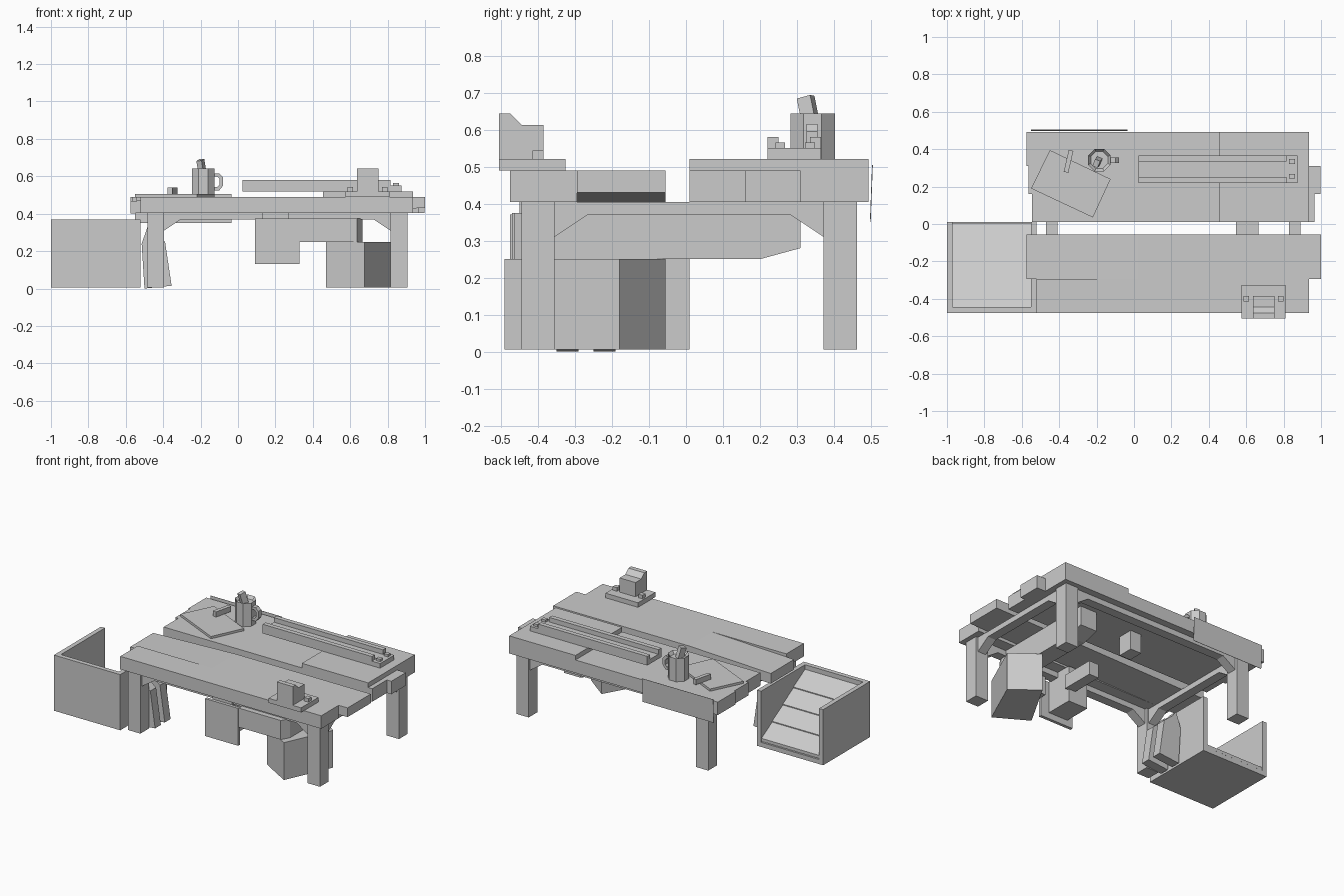
import bpy
import bmesh
import math
from mathutils import Vector

if "Cube" in bpy.data.objects:
    bpy.data.objects.remove(bpy.data.objects["Cube"])

grey = bpy.data.materials.new("plain_grey")
grey.use_nodes = True
grey.diffuse_color = (0.6, 0.6, 0.6, 1)
grey.node_tree.nodes["Principled BSDF"].inputs["Base Color"].default_value = (0.6, 0.6, 0.6, 1)


def finish(name, bm):
    bmesh.ops.recalc_face_normals(bm, faces=bm.faces)
    mesh = bpy.data.meshes.new(name)
    bm.to_mesh(mesh)
    bm.free()
    mesh.materials.append(grey)
    obj = bpy.data.objects.new(name, mesh)
    bpy.context.collection.objects.link(obj)
    return obj


def prism(name, points, axis, low, high):
    """Extrude a flat outline along the named axis."""
    place = {"x": lambda a, b, c: (c, a, b),
             "y": lambda a, b, c: (a, c, b),
             "z": lambda a, b, c: (a, b, c)}[axis]
    bm = bmesh.new()
    face = bm.faces.new([bm.verts.new(place(a, b, low)) for a, b in points])
    moved = bmesh.ops.extrude_face_region(bm, geom=[face])["geom"]
    shift = Vector(place(0, 0, high - low))
    bmesh.ops.translate(bm, vec=shift, verts=[v for v in moved if isinstance(v, bmesh.types.BMVert)])
    return finish(name, bm)


def box(name, x, y, z):
    return prism(name, [(x[0], y[0]), (x[1], y[0]), (x[1], y[1]), (x[0], y[1])], "z", *z)


def turned_box(name, center, size, rotation):
    half = [s / 2 for s in size]
    obj = box(name, *[(-h, h) for h in half])
    obj.location = center
    obj.rotation_euler = rotation
    return obj


# Table top planks, the second one sagging toward its right end
PLANK = (0.405, 0.49)
FLOOR = 0.006
box("front_plank", (-0.52, 0.935), (-0.475, -0.295), PLANK)
prism("second_plank", [(-0.575, 0.402), (1.0, 0.43), (1.0, 0.49), (0.02, 0.49), (-0.575, 0.468)],
      "y", -0.295, -0.055)
box("third_plank", (-0.545, 0.965), (0.01, 0.16), PLANK)
box("fourth_plank", (-0.565, 0.998), (0.16, 0.31), PLANK)
box("back_plank", (-0.575, 0.935), (0.31, 0.493), PLANK)
box("raised_plate", (0.455, 0.935), (0.01, 0.493), (0.49, 0.52))
prism("back_sheet", [(0.497, 0.35), (0.503, 0.505), (0.505, 0.505), (0.499, 0.35)], "x", -0.55, -0.035)

# Legs, rails and corner braces
LEG_X = {"left": (0.815, 0.905), "right": (-0.485, -0.395)}
LEG_Y = {"front": (-0.445, -0.355), "back": (0.372, 0.462)}
for side, x in LEG_X.items():
    for end, y in LEG_Y.items():
        box(f"{end}_{side}_leg", x, y, (FLOOR, 0.405))
        # braces point from each leg toward the middle of the table
        ex, dx = (x[0], -0.09) if side == "left" else (x[1], 0.09)
        ey, dy = (y[1], 0.09) if end == "front" else (y[0], -0.09)
        for axis, e, d, span in (("x", ey, dy, x), ("y", ex, dx, y)):
            prism(f"{end}_{side}_brace_{axis}",
                  [(e, 0.37), (e + d, 0.37), (e, 0.31)], axis, span[0] + 0.015, span[1] - 0.015)
    box(f"{side}_rail", (x[0] + 0.015, x[1] - 0.015), (-0.4, 0.42), (0.37, 0.405))
for end, y in LEG_Y.items():
    box(f"{end}_rail", (-0.44, 0.86), (y[0] + 0.015, y[1] - 0.015), (0.37, 0.405))

# Open crate with sloping shingled slats
W = 0.03
box("crate_floor", (-1, -0.52), (-0.475, 0.01), (FLOOR, FLOOR + W))
box("crate_front", (-1, -0.52), (-0.475, -0.475 + W), (FLOOR + W, 0.37))
for side, x in (("right", -1), ("left", -0.52 - W)):
    box(f"crate_{side}_wall", (x, x + W), (-0.475 + W, 0.01), (FLOOR + W, 0.37))
for i in range(4):
    y, z = 0.005 - 0.11 * i, 0.04 + 0.07 * i
    prism(f"crate_slat_{i + 1}", [(y, z), (y, z + 0.02), (y - 0.12, z + 0.09), (y - 0.12, z + 0.06)],
          "x", -0.97, -0.55)

# Fittings under the table
box("hanging_panel", (0.09, 0.33), (-0.47, -0.45), (0.13, 0.375))
box("hanging_box", (0.13, 0.27), (-0.45, -0.27), (0.17, 0.405))
prism("drawer_front", [(0.33, -0.465), (0.635, -0.465), (0.665, -0.41), (0.33, -0.41)], "z", 0.25, 0.375)
prism("under_beam", [(-0.41, 0.25), (0.2, 0.25), (0.31, 0.28), (0.31, 0.405), (-0.41, 0.405)],
      "x", 0.545, 0.665)
box("long_bar", (0.22, 0.29), (-0.28, -0.06), (0.25, 0.34))
box("bar_block", (0.18, 0.26), (0.18, 0.28), (0.28, 0.405))

# Floor bin standing at an angle
prism("floor_bin", [(0.47, -0.37), (0.675, -0.49), (0.815, -0.18), (0.65, -0.055)], "z", FLOOR, 0.25)

# Leaning bags beside the right front leg
for i in range(2):
    y = -0.35 + 0.1 * i
    prism(f"bag_{i + 1}", [(-0.5, 0), (-0.355, 0.015), (-0.39, 0.25), (-0.45, 0.3), (-0.48, 0.34), (-0.515, 0.24)],
          "y", y, y + 0.06)

# Desk phone
box("phone_base", (0.575, 0.81), (-0.505, -0.325), (0.49, 0.52))
prism("phone_body", [(-0.505, 0.52), (-0.505, 0.643), (-0.475, 0.643), (-0.445, 0.613), (-0.385, 0.613), (-0.385, 0.52)],
      "x", 0.635, 0.75)
for side, x in (("right", 0.6), ("left", 0.785)):
    box(f"phone_{side}_knob", (x - 0.015, x + 0.015), (-0.415, -0.385), (0.52, 0.543))

# Long tray with side lips and end knobs
box("tray_base", (0.025, 0.875), (0.22, 0.365), (0.52, 0.55))
for end, y in (("front", 0.22), ("back", 0.335)):
    box(f"tray_{end}_lip", (0.025, 0.815), (y, y + 0.03), (0.55, 0.58))
for end, y in (("front", 0.255), ("back", 0.335)):
    box(f"tray_{end}_knob", (0.83, 0.86), (y - 0.013, y + 0.013), (0.55, 0.565))

# Paper sheet and pen
prism("paper", [(-0.45, 0.395), (-0.125, 0.24), (-0.22, 0.035), (-0.55, 0.19)], "z", 0.49, 0.505)
turned_box("pen", (-0.35, 0.335, 0.522), (0.025, 0.12, 0.034), (0, 0, math.radians(-13)))

# Octagonal mug: a filled cup with a handle and a leaning stick
ring = [(-0.185 + 0.065 * math.cos(a), 0.342 + 0.065 * math.sin(a))
        for a in [math.radians(22.5 + 45 * k) for k in range(8)]]
mug = prism("mug", ring, "z", 0.49, 0.643)
bm = bmesh.new()
bm.from_mesh(mug.data)
rim = [f for f in bm.faces if f.normal.z > 0.9]
bmesh.ops.inset_region(bm, faces=rim, thickness=0.016)
for v in rim[0].verts:
    v.co.z -= 0.02
bm.to_mesh(mug.data)
bm.free()
prism("mug_handle", [(-0.13, 0.615), (-0.1, 0.615), (-0.08, 0.595), (-0.08, 0.55), (-0.1, 0.525), (-0.13, 0.525),
                     (-0.13, 0.543), (-0.11, 0.543), (-0.098, 0.555), (-0.098, 0.585), (-0.11, 0.598), (-0.13, 0.598)],
      "y", 0.325, 0.355)
turned_box("mug_stick", (-0.19, 0.337, 0.62), (0.03, 0.04, 0.14), (0.25, -0.08, -0.4))
